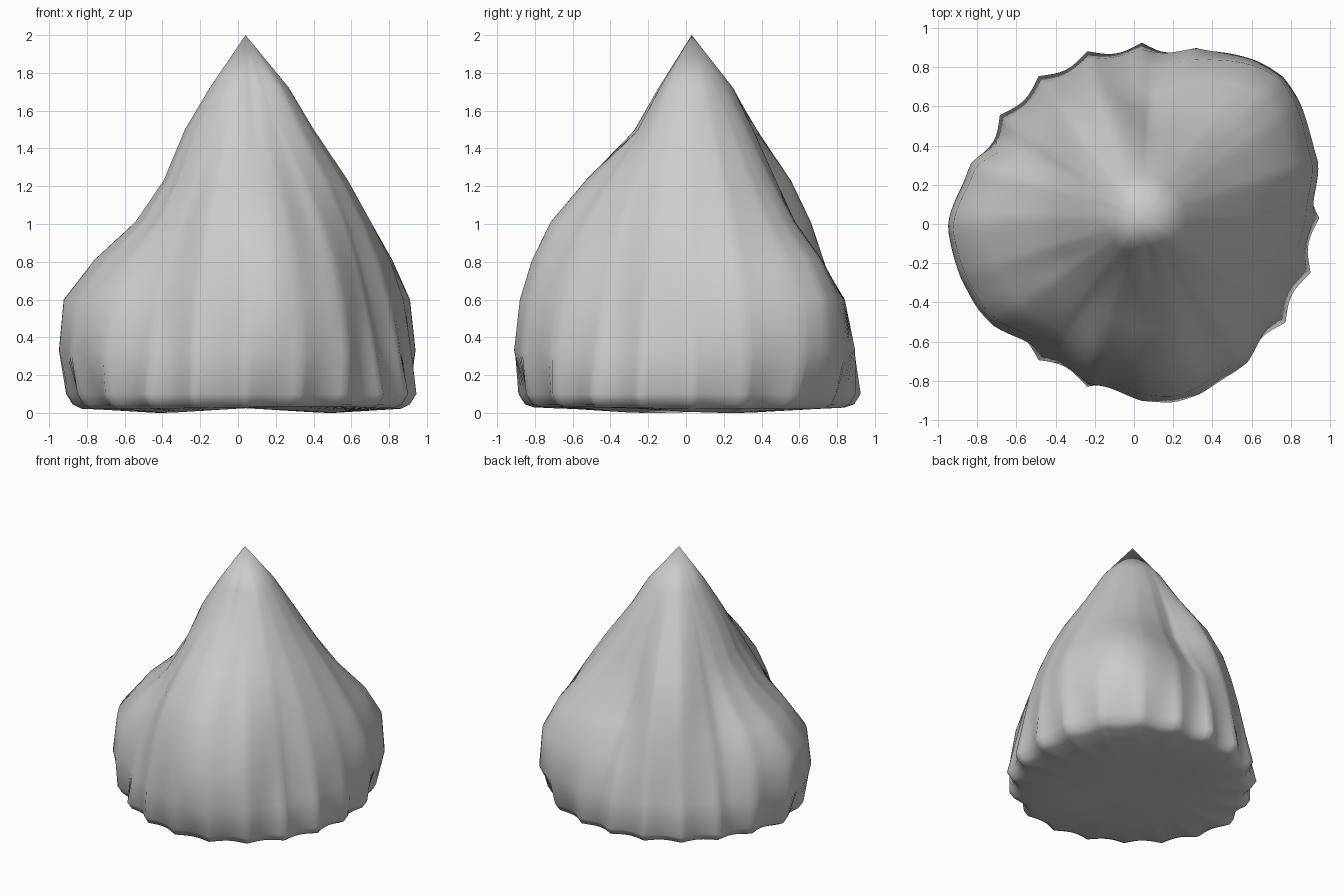
import bpy, bmesh, math

if "Cube" in bpy.data.objects:
    bpy.data.objects.remove(bpy.data.objects["Cube"])

CX, CY = 0.04, 0.03          # axis of the swirl
FLUTES, SEGS = 20, 160

# radius profiles (one row per compass angle, one value per level)
LEVELS = [0.10, 0.33, 0.60, 0.81, 1.01, 1.23, 1.50, 1.72]
PROFILES = [
    (0,   [.88, .865, .83, .76, .66, .54, .36, .23]),
    (18,  [.895, .94, .91, .81, .69, .55, .36, .23]),
    (45,  [.93, 1.02, 1.0, .88, .69, .53, .36, .22]),
    (86,  [.87, .85, .78, .64, .52, .44, .33, .22]),
    (108, [.87, .84, .79, .73, .66, .55, .36, .22]),
    (125, [.87, .83, .78, .73, .67, .56, .36, .22]),
    (150, [.87, .83, .77, .68, .57, .46, .33, .20]),
    (165, [.89, .92, .89, .77, .58, .44, .32, .19]),
    (183, [.93, .99, .965, .80, .58, .43, .32, .19]),
    (208, [.90, .96, .93, .76, .56, .43, .32, .19]),
    (235, [.87, .84, .79, .70, .59, .47, .32, .19]),
    (255, [.88, .88, .84, .79, .70, .54, .31, .18]),
    (280, [.90, .955, .925, .86, .76, .57, .29, .17]),
    (300, [.89, .92, .88, .80, .69, .53, .31, .19]),
    (328, [.88, .83, .77, .71, .64, .53, .36, .23]),
]
FLUTE_DEPTH = [.045, .022, .010, .008, .007, .005, .002, .0]


def radius(angle, level):
    """Blend the neighbouring profiles smoothly and add the sharp flutes."""
    deg = math.degrees(angle) % 360
    rows = PROFILES + [(360, PROFILES[0][1])]
    for (a, ra), (b, rb) in zip(rows, rows[1:]):
        if a <= deg <= b:
            t = (deg - a) / (b - a)
            t = 0.5 * t + 0.5 * t * t * (3 - 2 * t)
            r = ra[level] * (1 - t) + rb[level] * t
            break
    damp = 1.0 if level == 0 else max(0.15, min(1, (0.97 - r) / 0.1))
    ridge = 0.55 - abs(math.sin(angle * FLUTES / 2))
    return r + FLUTE_DEPTH[level] * damp * ridge


bm = bmesh.new()
angles = [2 * math.pi * i / SEGS for i in range(SEGS)]


def ring(r_of, z_of):
    return [bm.verts.new((CX + r_of(a) * math.cos(a), CY + r_of(a) * math.sin(a), z_of(a)))
            for a in angles]


def dip(a):
    return 0.03 - 0.03 * math.cos(a - math.radians(25)) ** 2


# underside, rim and body rings
rings = [ring(lambda a: 0.5, dip),
         ring(lambda a: radius(a, 0) - 0.08, lambda a: 0.02 + 0.4 * dip(a)),
         ring(lambda a: radius(a, 0) - 0.035, lambda a: 0.045)]
for k, z in enumerate(LEVELS):
    rings.append(ring(lambda a: radius(a, k), lambda a: z))
for lo, hi in zip(rings, rings[1:]):
    for i in range(SEGS):
        j = (i + 1) % SEGS
        bm.faces.new((lo[i], lo[j], hi[j], hi[i]))

# pointed tip and base centre
tip = bm.verts.new((CX, CY, 2.0))
base = bm.verts.new((CX, CY, 0.025))
for i in range(SEGS):
    j = (i + 1) % SEGS
    bm.faces.new((rings[-1][i], rings[-1][j], tip))
    bm.faces.new((rings[0][j], rings[0][i], base))
bmesh.ops.recalc_face_normals(bm, faces=bm.faces[:])

mesh = bpy.data.meshes.new("fluted_cone")
bm.to_mesh(mesh)
bm.free()
obj = bpy.data.objects.new("fluted_cone", mesh)
bpy.context.collection.objects.link(obj)
bpy.context.view_layer.objects.active = obj
obj.select_set(True)
bpy.ops.object.shade_smooth_by_angle(angle=math.radians(60))
